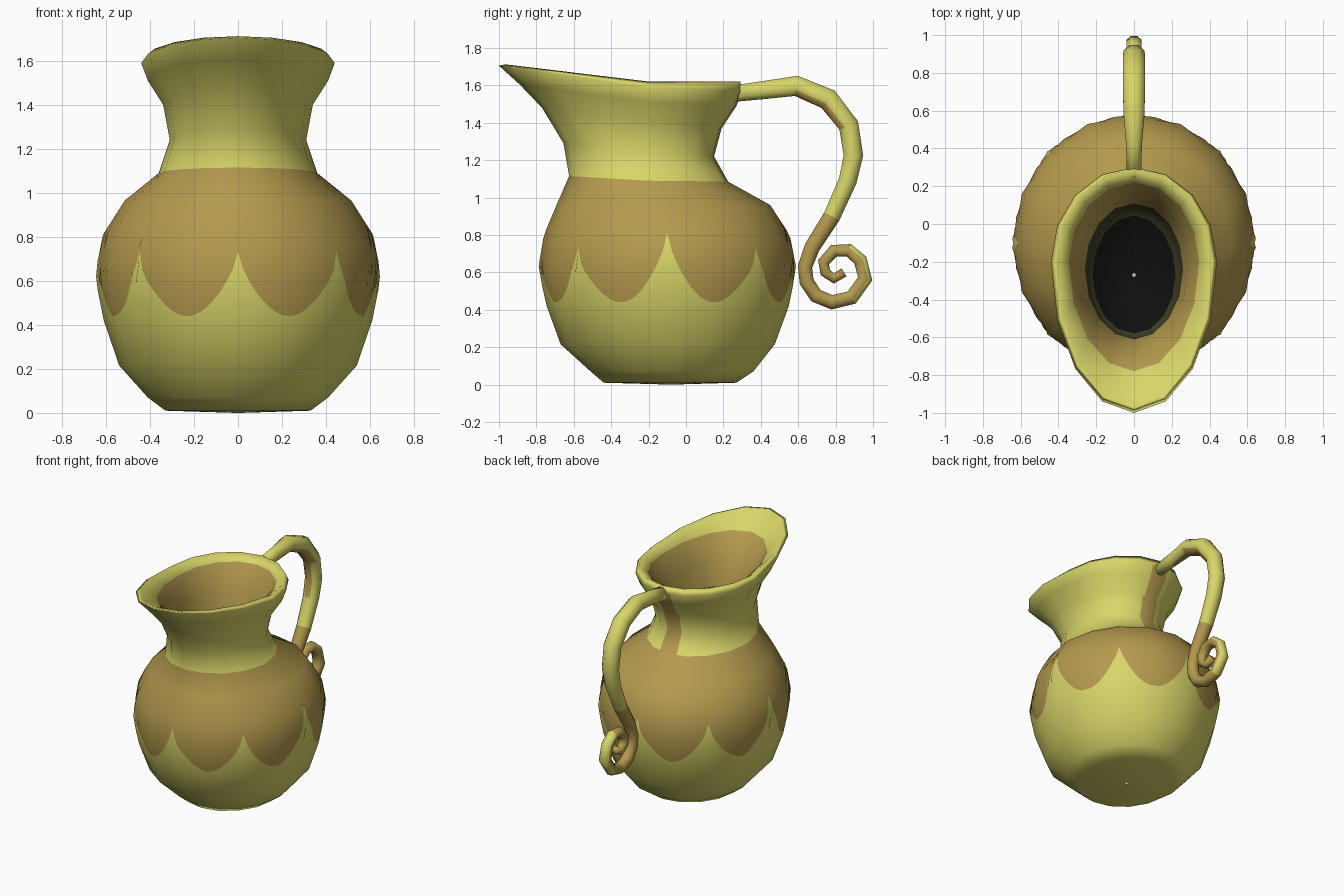
import bpy, math
from mathutils import Vector

if "Cube" in bpy.data.objects:
    bpy.data.objects.remove(bpy.data.objects["Cube"])


def material(name, rgb):
    m = bpy.data.materials.new(name)
    m.diffuse_color = (*rgb, 1)
    m.use_nodes = True
    m.node_tree.nodes["Principled BSDF"].inputs["Base Color"].default_value = m.diffuse_color
    return m


MATS = [material("yellow_glaze", (0.69, 0.67, 0.14)),
        material("brown_glaze", (0.46, 0.325, 0.077)),
        material("dark_olive_inside", (0.045, 0.045, 0.016)),
        material("black_inside", (0.005, 0.005, 0.005))]
YELLOW, BROWN, OLIVE, BLACK = range(4)


def make_object(name, verts, faces, colours):
    me = bpy.data.meshes.new(name)
    me.from_pydata(verts, [], faces)
    for m in MATS:
        me.materials.append(m)
    for p, c in zip(me.polygons, colours):
        p.material_index = c
        p.use_smooth = True
    me.update()
    ob = bpy.data.objects.new(name, me)
    bpy.context.collection.objects.link(ob)
    return ob


# ---- Jug: 16-sided oval rings (half width, centre y, front y, back y, side z, front z, back z)
RINGS = [
    (.01, -.08, -.09, -.07, 0, 0, 0),
    (.33, -.08, -.44, .27, .01, .01, .01),
    (.41, -.08, -.51, .36, .07, .07, .07),
    (.54, -.09, -.67, .475, .215, .215, .215),
    (.61, -.1, -.745, .55, .42, .42, .42),
    (.65, -.1, -.79, .59, .62, .62, .62),
    (.62, -.1, -.76, .555, .80, .80, .80),
    (.515, -.11, -.69, .45, .965, .965, .96),
    (.36, -.2, -.625, .225, 1.09, 1.115, 1.085),
    (.31, -.22, -.655, .15, 1.24, 1.29, 1.22),
    (.34, -.22, -.77, .19, 1.40, 1.48, 1.37),
    (.41, -.2, -.89, .27, 1.51, 1.605, 1.49),
    (.44, -.2, -1.0, .30, 1.59, 1.705, 1.57),
    (.41, -.2, -.965, .29, 1.62, 1.712, 1.62),
    (.345, -.2, -.78, .22, 1.57, 1.61, 1.58),
    (.285, -.22, -.67, .13, 1.39, 1.43, 1.37),
    (.26, -.24, -.61, .11, 1.23, 1.26, 1.21),
    (.22, -.27, -.58, .045, 1.02, 1.02, 1.02),
    (.01, -.27, -.28, -.26, 1.0, 1.0, 1.0)]
SIDES, SUB = 16, 10
LAST = len(RINGS) - 1


def coarse(r, k):
    rx, yc, yf, yb, zs, zf, zb = RINGS[r]
    a = 2 * math.pi * k / SIDES
    c = math.cos(a)
    if c > 0:
        return Vector((rx * math.sin(a), yc + (yf - yc) * c, zs + (zf - zs) * c))
    return Vector((rx * math.sin(a), yc - (yb - yc) * c, zs - (zb - zs) * c))


def coarse_normal(r, k):
    dk = coarse(r, k + 1) - coarse(r, k - 1)
    dr = coarse(min(r + 1, LAST), k) - coarse(max(r - 1, 0), k)
    return dk.cross(dr).normalized()


def sample(fn, s, k):
    """Straight-line blend between the coarse rings and sides."""
    r = min(int(s), LAST - 1)
    q = int(k)
    lo = fn(r, q).lerp(fn(r, q + 1), k - q)
    hi = fn(r + 1, q).lerp(fn(r + 1, q + 1), k - q)
    return lo.lerp(hi, s - r)


def scallop_row(k):
    """Ring position of the scalloped glaze edge, eight peaks round the body."""
    a = 2 * math.pi * k / SIDES
    rise = .37 if abs(math.cos(a)) < .38 else .29
    z = .44 + rise * (1 - abs(math.sin(4 * a)) ** .7)
    for r in range(4, 7):
        z0, z1 = RINGS[r][4], RINGS[r + 1][4]
        if z <= z1:
            return r + (z - z0) / (z1 - z0)


def column_rows(k):
    b = scallop_row(k)
    lower = [4 + (b - 4) * i / 3 for i in range(3)]
    upper = [b + (7 - b) * i / 5 for i in range(5)]
    return [0, 1, 2, 3] + lower + upper + list(range(7, LAST + 1))


verts, normals, faces, colours = [], [], [], []
COLS = SIDES * SUB
for j in range(COLS):
    k = j / SUB
    for s in column_rows(k):
        verts.append(sample(coarse, s, k))
        normals.append(sample(coarse_normal, s, k).normalized())
ROWS = len(verts) // COLS
for j in range(COLS):
    n = (j + 1) % COLS
    for i in range(ROWS - 1):
        face = (j * ROWS + i, n * ROWS + i, n * ROWS + i + 1, j * ROWS + i + 1)
        ring = i - 5 if i >= 12 else 0       # coarse ring below this face
        mid = sum((verts[v] for v in face), Vector()) / 4
        col = YELLOW
        if 7 <= i < 12 or ring == 7 or ring in (14, 15):
            col = BROWN
        elif 8 <= ring <= 11 and mid.y > 0 and abs(mid.x) < .06:
            col = BROWN                      # strip under the handle
        elif ring == 16:
            col = OLIVE
        elif ring == 17:
            col = BLACK
        faces.append(face)
        colours.append(col)
jug = make_object("jug_body", verts, faces, colours)
jug.data.normals_split_custom_set_from_vertices(normals)

# ---- Handle: tapered tube along a path ending in a spiral (y, z, half width x, half thickness)
PATH = [(.25, 1.555, .04, .045), (.42, 1.575, .043, .05), (.59, 1.597, .058, .056),
        (.76, 1.525, .06, .06), (.87, 1.385, .06, .056), (.895, 1.225, .058, .054),
        (.865, 1.09, .055, .05), (.78, .9, .05, .047), (.675, .735, .045, .043),
        (.636, .63, .042, .04), (.645, .55, .042, .04), (.695, .475, .042, .04),
        (.78, .44, .042, .04), (.885, .465, .042, .04), (.958, .565, .042, .04),
        (.932, .665, .04, .038), (.87, .718, .04, .036), (.79, .715, .038, .035),
        (.735, .655, .036, .032), (.745, .60, .034, .03), (.79, .567, .032, .028),
        (.845, .6, .03, .026)]
N = 8
verts, faces, colours = [], [], []
pts = [Vector((0, p[0], p[1])) for p in PATH]
for i, p in enumerate(pts):
    t = (pts[min(i + 1, len(pts) - 1)] - pts[max(i - 1, 0)]).normalized()
    side = Vector((1, 0, 0))
    out = side.cross(t)
    for q in range(N):
        a = 2 * math.pi * (q + .5) / N
        verts.append(p + side * PATH[i][2] * math.cos(a) * 1.05
                     + out * PATH[i][3] * math.sin(a) * 1.05)
for i in range(len(pts) - 1):
    centre = (pts[i] + pts[i + 1]) / 2
    for q in range(N):
        w = (q + 1) % N
        face = (i * N + q, i * N + w, (i + 1) * N + w, (i + 1) * N + q)
        mid = sum((verts[v] for v in face), Vector()) / 4
        n = (mid - centre).normalized()
        if centre.z > .82:                   # underside of the grip
            brown = n.dot(Vector((0, -.75, -.66))) > .6
        else:                                # inside of the spiral
            away = (centre - Vector((0, .8, .6))).normalized()
            brown = n.y < .3 or n.dot(away) < .3
        faces.append(face[::-1])
        colours.append(BROWN if brown else YELLOW)
faces += [tuple(range(N)), tuple(range(len(verts) - N, len(verts)))[::-1]]
colours += [YELLOW, BROWN]

# keep tube faces pointing outward
a, b, c = (verts[v] for v in faces[0][:3])
if (b - a).cross(c - b).dot((a + c) / 2 - (pts[0] + pts[1]) / 2) < 0:
    faces = [f[::-1] for f in faces]
make_object("handle", verts, faces, colours)
